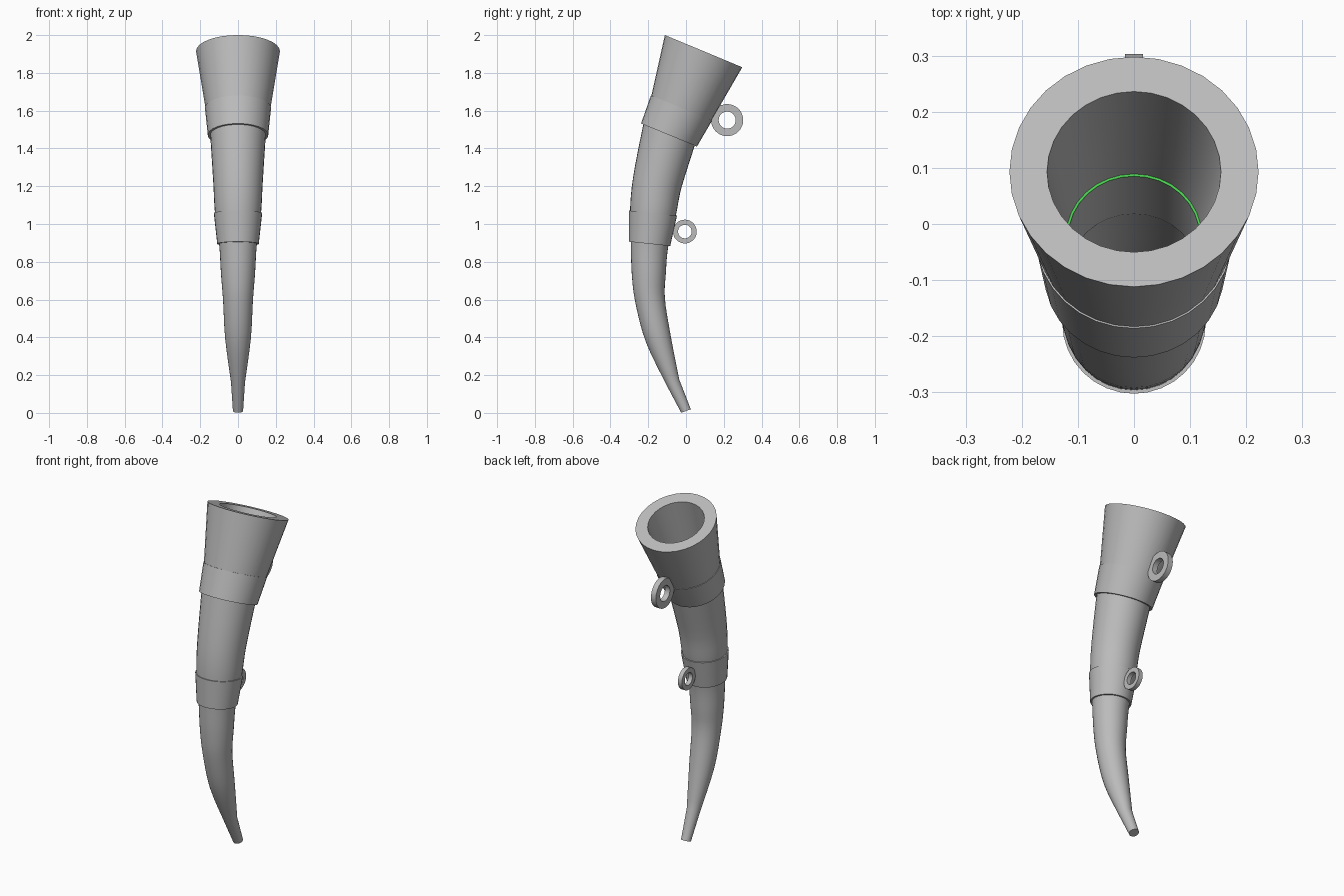
import bpy, bmesh, math
from mathutils import Vector

cube = bpy.data.objects.get("Cube")
if cube:
    bpy.data.objects.remove(cube)

SIDES = 32


def material(name, rgb):
    mat = bpy.data.materials.new(name)
    mat.use_nodes = True
    mat.diffuse_color = (*rgb, 1)
    mat.node_tree.nodes["Principled BSDF"].inputs["Base Color"].default_value = (*rgb, 1)
    return mat


GREY = material("plain grey", (0.5, 0.5, 0.5))
GREEN = material("bright green", (0.07, 0.6, 0.08))


def finish(name, bm, mat):
    bmesh.ops.recalc_face_normals(bm, faces=bm.faces)
    mesh = bpy.data.meshes.new(name)
    bm.to_mesh(mesh)
    bm.free()
    mesh.materials.append(mat)
    obj = bpy.data.objects.new(name, mesh)
    bpy.context.collection.objects.link(obj)
    bpy.ops.object.select_all(action="DESELECT")
    obj.select_set(True)
    bpy.context.view_layer.objects.active = obj
    bpy.ops.object.shade_smooth_by_angle(angle=math.radians(30))
    return obj


def loft(name, stations, mat, closed=True):
    """Skin circles given as (y, z, radius, tilt); close the loop or cap both ends."""
    bm = bmesh.new()
    rings = []
    for y, z, r, tilt in stations:
        t = math.radians(tilt)
        across = Vector((0, math.cos(t), -math.sin(t)))
        ring = []
        for i in range(SIDES):
            a = math.tau * i / SIDES
            p = Vector((r * math.cos(a), y, z)) + across * (r * math.sin(a))
            ring.append(bm.verts.new(p))
        rings.append(ring)
    pairs = list(zip(rings, rings[1:]))
    if closed:
        pairs.append((rings[-1], rings[0]))
    else:
        bm.faces.new(rings[0])
        bm.faces.new(rings[-1])
    for lo, hi in pairs:
        for i in range(SIDES):
            j = (i + 1) % SIDES
            bm.faces.new((lo[i], lo[j], hi[j], hi[i]))
    return finish(name, bm, mat)


def smooth_path(pts, steps=4):
    """Catmull-Rom interpolation of every station value."""
    out = []
    for i in range(len(pts) - 1):
        p0, p1 = pts[max(i - 1, 0)], pts[i]
        p2, p3 = pts[i + 1], pts[min(i + 2, len(pts) - 1)]
        for s in range(steps):
            t = s / steps
            out.append(tuple(
                b + 0.5 * t * (c - a + t * (2 * a - 5 * b + 4 * c - d + t * (3 * (b - c) + d - a)))
                for a, b, c, d in zip(p0, p1, p2, p3)))
    return out + [pts[-1]]


def resize(station, radius):
    y, z, _, tilt = station
    return (y, z, radius, tilt)


# Curved horn body, with a straight mouthpiece and a bore from the wide end
tip = (0.0, 0.01, 0.027, -20)
curve = smooth_path([
    (-0.07, 0.163, 0.037, -21), (-0.147, 0.394, 0.068, -17),
    (-0.19, 0.595, 0.079, -8), (-0.197, 0.735, 0.09, 0),
    (-0.193, 0.895, 0.1, 6), (-0.175, 1.058, 0.122, 7),
    (-0.152, 1.22, 0.131, 12), (-0.09, 1.471, 0.147, 22.4)])
bore = [resize(s, s[2] * 0.8) for s in reversed(curve) if s[1] > 0.85]
loft("horn_body", [tip] + curve + bore, GREY, closed=False)

# Upper band and flared bell share the joint station
joint = (-0.024, 1.614, 0.175, 22.4)
band_end = (-0.09, 1.471, 0.16, 22.4)
rim = (0.093, 1.915, 0.222, 22.6)
loft("upper_band", [band_end, joint, resize(joint, 0.117), resize(band_end, 0.117)], GREY)
loft("bell", [resize(joint, 0.172), rim, resize(rim, 0.155), resize(joint, 0.121)], GREY)

# Thin green ledge inside the bell
ledge_top = (-0.023, 1.617, 0.122, 22.4)
loft("inner_ledge", [resize(joint, 0.122), ledge_top, resize(ledge_top, 0.117),
                     resize(joint, 0.117)], GREEN)

# Lower band
low, high = (-0.193, 0.895, 0.11, 6), (-0.175, 1.058, 0.128, 6)
loft("lower_band", [low, high, resize(high, 0.115), resize(low, 0.093)], GREY)


# Flat strap loops on the back of each band
def strap_loop(name, y, z, outer, inner, half):
    bm = bmesh.new()
    rings = []
    for x, r in ((-half, outer), (half, outer), (half, inner), (-half, inner)):
        rings.append([bm.verts.new((x, y + r * math.cos(math.tau * i / SIDES),
                                    z + r * math.sin(math.tau * i / SIDES)))
                      for i in range(SIDES)])
    for k in range(4):
        a, b = rings[k], rings[(k + 1) % 4]
        for i in range(SIDES):
            j = (i + 1) % SIDES
            bm.faces.new((a[i], a[j], b[j], b[i]))
    finish(name, bm, GREY)


strap_loop("upper_strap_loop", 0.218, 1.55, 0.085, 0.045, 0.016)
strap_loop("lower_strap_loop", -0.006, 0.96, 0.063, 0.036, 0.013)
